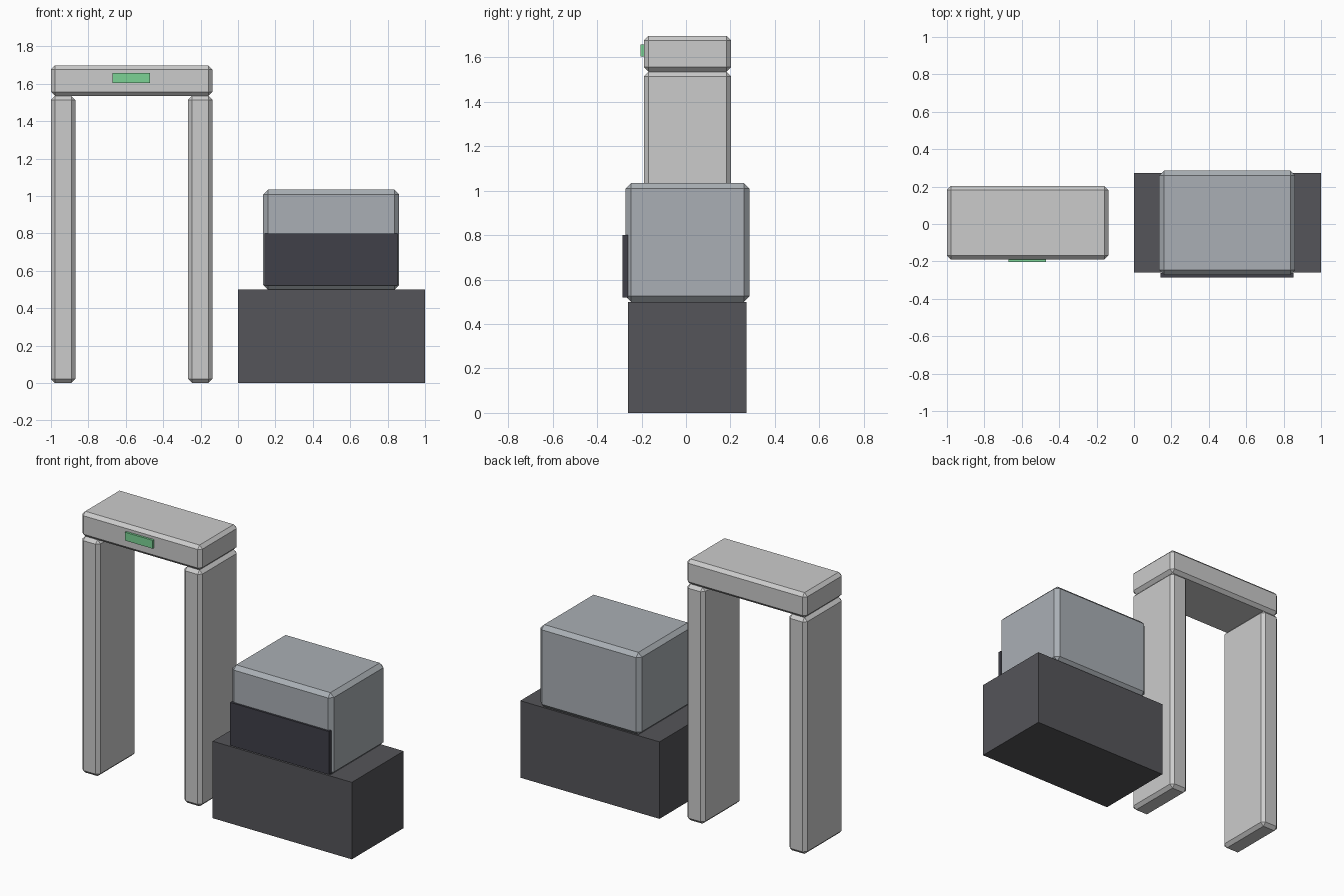
import bpy

if "Cube" in bpy.data.objects:
    bpy.data.objects.remove(bpy.data.objects["Cube"])


def material(name, color):
    m = bpy.data.materials.new(name)
    m.diffuse_color = (*color, 1)
    m.use_nodes = True
    m.node_tree.nodes["Principled BSDF"].inputs["Base Color"].default_value = m.diffuse_color
    return m


def box(name, x, y, z, mat, chamfer=0):
    """Box spanning the given (min, max) ranges, with optional flat chamfer."""
    spans = (x, y, z)
    bpy.ops.mesh.primitive_cube_add(size=1, location=[(a + b) / 2 for a, b in spans])
    ob = bpy.context.object
    ob.name = name
    ob.scale = [b - a for a, b in spans]
    bpy.ops.object.transform_apply(location=False, rotation=False, scale=True)
    ob.data.materials.append(mat)
    if chamfer:
        bev = ob.modifiers.new("chamfer", 'BEVEL')
        bev.width = chamfer
        bev.segments = 1
        bev.limit_method = 'NONE'
    return ob


frame_grey = material("frame_grey", (0.6, 0.6, 0.61))
housing_grey = material("housing_grey", (0.4, 0.43, 0.46))
base_dark = material("base_dark", (0.09, 0.09, 0.1))
curtain_dark = material("curtain_dark", (0.05, 0.05, 0.065))
display_green = material("display_green", (0.2, 0.65, 0.3))

# Walk-through gate: two posts, a header and a small display
gate_y = (-0.19, 0.203)
for side, x in (("left", (-1.0, -0.87)), ("right", (-0.267, -0.137))):
    box(f"gate_post_{side}", x, gate_y, (0, 1.535), frame_grey, 0.021)
box("gate_header", (-1.0, -0.137), gate_y, (1.535, 1.697), frame_grey, 0.021)
box("gate_display", (-0.67, -0.47), (-0.204, -0.185), (1.603, 1.657), display_green)

# Baggage scanner: plinth, housing and front curtain
box("scanner_base", (0, 1), (-0.26, 0.272), (0, 0.5), base_dark)
box("scanner_housing", (0.135, 0.862), (-0.272, 0.285), (0.5, 1.034), housing_grey, 0.025)
box("scanner_curtain", (0.143, 0.854), (-0.285, -0.262), (0.52, 0.8), curtain_dark)
